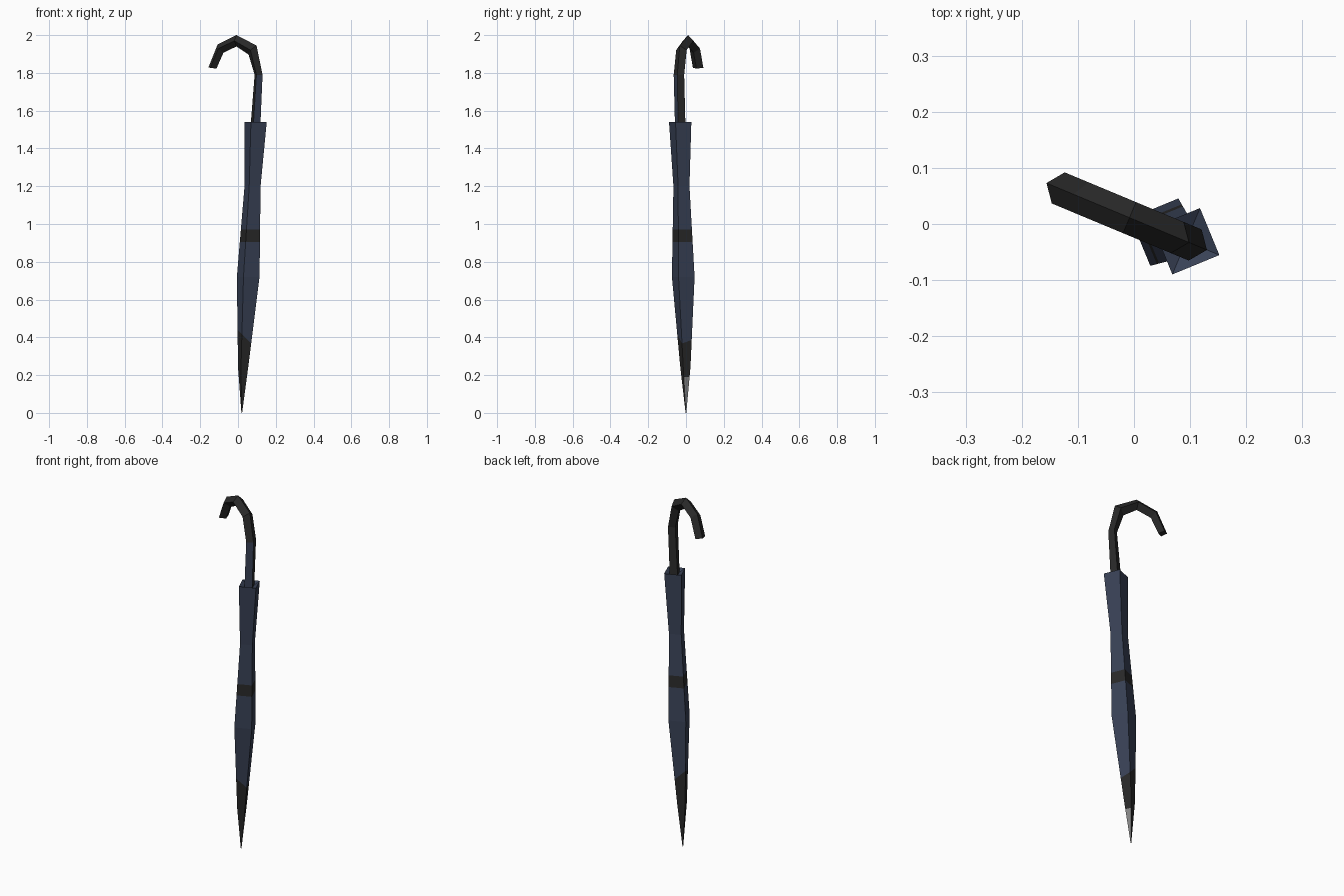
import bpy, bmesh, math
from mathutils import Vector

if "Cube" in bpy.data.objects:
    bpy.data.objects.remove(bpy.data.objects["Cube"])

A = math.radians(-22.6)                      # the plane the crook bends in
U = Vector((math.cos(A), math.sin(A), 0))
W = Vector((-math.sin(A), math.cos(A), 0))


def material(name, r, g, b):
    m = bpy.data.materials.new(name)
    m.diffuse_color = (r, g, b, 1)
    m.use_nodes = True
    m.node_tree.nodes["Principled BSDF"].inputs["Base Color"].default_value = m.diffuse_color
    return m


MATS = [material("navy cloth", 0.040, 0.053, 0.092),
        material("black", 0.022, 0.022, 0.022),
        material("grey metal", 0.24, 0.24, 0.24)]


def spot(x, z):
    """Point of the lean plane at a given x and height."""
    return Vector((x, 0.008 - 0.417 * x, z))


def loft(rings, cuts=()):
    """Skin four-sided rings, cap both ends, then cut by planes."""
    bm = bmesh.new()
    vs = [[bm.verts.new(p) for p in ring] for ring in rings]
    for a, b in zip(vs, vs[1:]):
        for i in range(4):
            j = (i + 1) % 4
            bm.faces.new((a[i], a[j], b[j], b[i]))
    bm.faces.new(vs[0][::-1])
    bm.faces.new(vs[-1])
    for co, no in cuts:
        bmesh.ops.bisect_plane(bm, geom=bm.verts[:] + bm.edges[:] + bm.faces[:],
                               plane_co=co, plane_no=no, dist=1e-5)
    bmesh.ops.recalc_face_normals(bm, faces=bm.faces[:])
    bm.normal_update()
    return bm


def finish(bm, name, rule):
    for f in bm.faces:
        f.material_index = rule(f.calc_center_median(), f.normal)
    me = bpy.data.meshes.new(name)
    bm.to_mesh(me)
    bm.free()
    for m in MATS:
        me.materials.append(m)
    ob = bpy.data.objects.new(name, me)
    bpy.context.collection.objects.link(ob)


# Folded canopy: x, z, radius of each square ring, tip to rim and into the rim
rings = []
for x, z, r in [(0.020, 0, 0.002), (0.027, 0.24, 0.029), (0.054, 0.72, 0.065),
                (0.077, 1.2, 0.046), (0.093, 1.54, 0.064), (0.093, 1.525, 0.03)]:
    c = spot(x, z)
    rings.append([c + U * r, c + W * r, c - U * r, c - W * r])

TILT = Vector((1, 0, 1))
END = Vector((0.037, 0, 0.40))
UP = Vector((0, 0, 1))
cuts = [((0, 0, h), UP) for h in (0.19, 0.905, 0.97)] + [(END, TILT)]


def canopy_rule(c, n):
    if c.z < 0.19 and n.dot((U + W).normalized()) > 0.8:
        return 2                             # bare metal side of the tip
    if (c - END).dot(TILT) < 0 or 0.905 < c.z < 0.97:
        return 1                             # black point and strap
    return 0


finish(loft(rings, cuts), "folded_canopy", canopy_rule)

# Crook handle: outer and inner corner of each diamond ring as x, z
crook = [((0.118, 1.51), (0.066, 1.51)), ((0.130, 1.79), (0.088, 1.79)),
         ((0.098, 1.945), (0.056, 1.897)), ((-0.008, 2.0), (-0.008, 1.94)),
         ((-0.108, 1.95), (-0.077, 1.907)), ((-0.156, 1.83), (-0.114, 1.823))]
rings = []
for o, i in crook:
    o, i = spot(*o), spot(*i)
    c = (o + i) / 2
    rings.append([o, c + W * 0.03, i, c - W * 0.03])


def handle_rule(c, n):
    return 0 if c.z < 1.79 and n.dot((U - W).normalized()) > 0.8 else 1


finish(loft(rings), "crook_handle", handle_rule)
